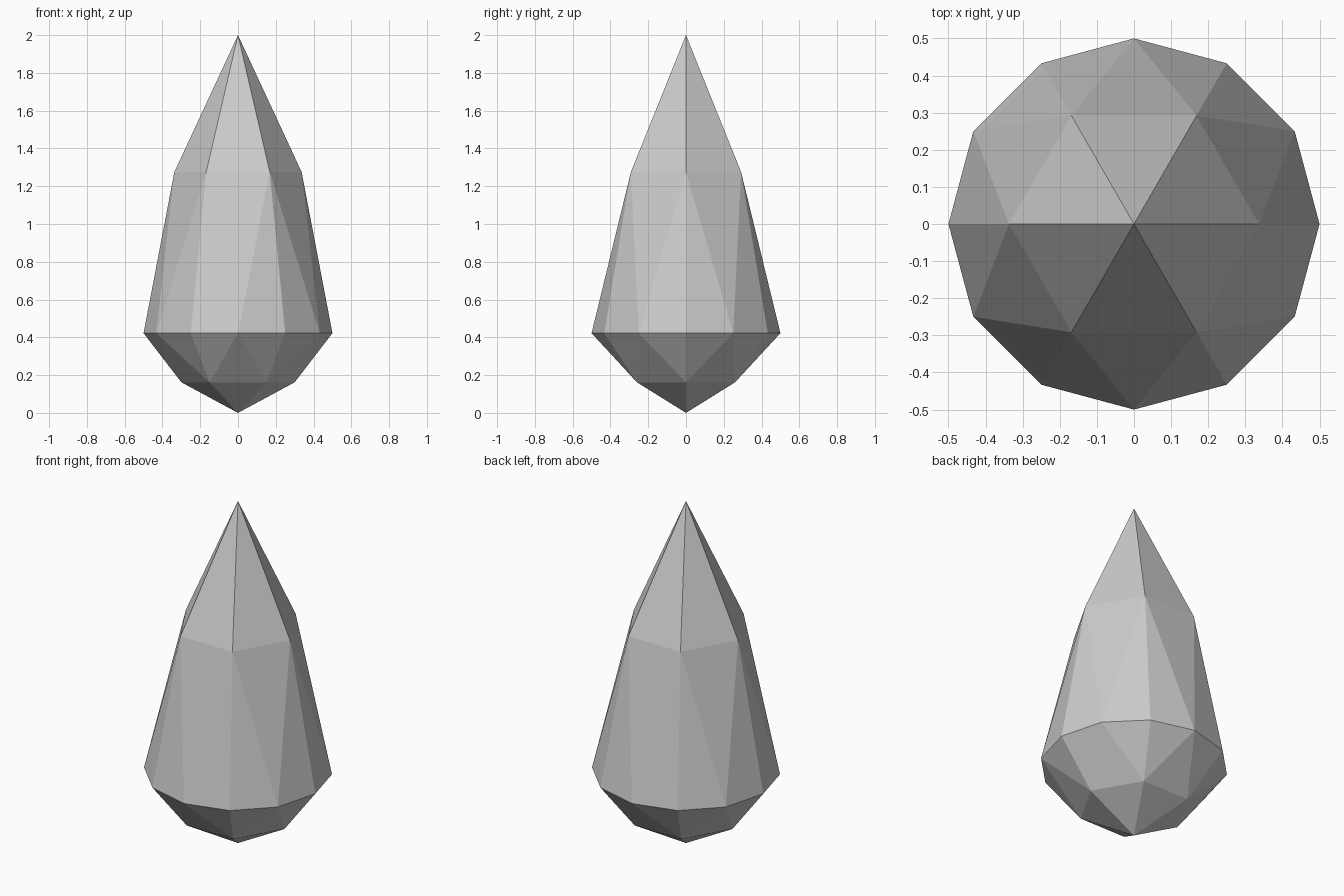
import bpy, bmesh
from math import cos, sin, tau

if "Cube" in bpy.data.objects:
    bpy.data.objects.remove(bpy.data.objects["Cube"])

bm = bmesh.new()


def ring(count, radius, z):
    return [bm.verts.new((radius * cos(tau * i / count), radius * sin(tau * i / count), z))
            for i in range(count)]


# Tips and facet rings
bottom = bm.verts.new((0, 0, 0))
lower = ring(6, 0.30, 0.162)
girdle = ring(12, 0.50, 0.422)
upper = ring(6, 0.337, 1.275)
top = bm.verts.new((0, 0, 2))


# Pointed end and the triangular facets joining a six-sided ring to the girdle
def facet_end(hexagon, tip):
    for i in range(6):
        a, b = hexagon[i], hexagon[(i + 1) % 6]
        before, here, after = (girdle[(2 * i + k) % 12] for k in (-1, 0, 1))
        for tri in ((a, b, tip), (a, before, here), (a, here, after), (a, after, b)):
            bm.faces.new(tri)


facet_end(lower, bottom)
facet_end(upper, top)
bmesh.ops.recalc_face_normals(bm, faces=bm.faces)

mesh = bpy.data.meshes.new("crystal")
bm.to_mesh(mesh)
bm.free()
crystal = bpy.data.objects.new("crystal", mesh)
bpy.context.collection.objects.link(crystal)
